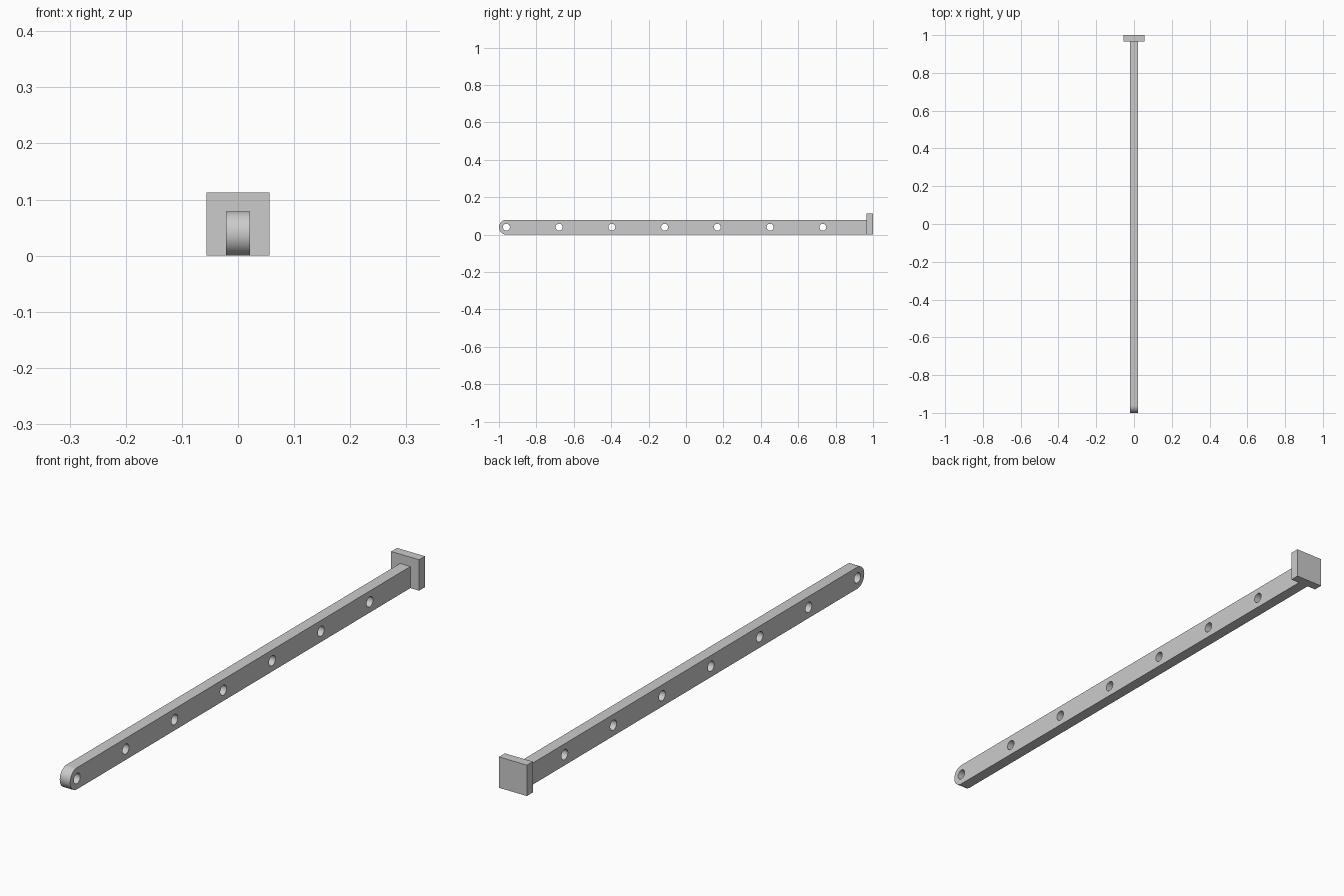
import bpy, bmesh
from math import pi, cos, sin, radians

if "Cube" in bpy.data.objects:
    bpy.data.objects.remove(bpy.data.objects["Cube"])

BAR_H, BAR_HALF_W = 0.079, 0.021
PLATE, PLATE_T = 0.113, 0.034
R = BAR_H / 2
HOLE_R, PITCH, HOLES = 0.0185, 0.282, 7
END_Y = -1 + R


def arc(cx, cy, r, a0, a1, n, closed=False):
    steps = n if closed else n - 1
    return [(cx + r * cos(a0 + (a1 - a0) * i / steps),
             cy + r * sin(a0 + (a1 - a0) * i / steps)) for i in range(n)]


def add_loop(curve, pts):
    s = curve.splines.new('POLY')
    s.points.add(len(pts) - 1)
    for p, (x, y) in zip(s.points, pts):
        p.co = (x, y, 0, 1)
    s.use_cyclic_u = True


# Drilled bar: side profile with round front end and a row of holes, extruded in x
curve = bpy.data.curves.new("bar_profile", 'CURVE')
curve.dimensions = '2D'
curve.fill_mode = 'BOTH'
curve.extrude = BAR_HALF_W
back = 1 - PLATE_T
add_loop(curve, arc(END_Y, R, R, pi / 2, 3 * pi / 2, 33) + [(back, 0), (back, BAR_H)])
for i in range(HOLES):
    add_loop(curve, arc(END_Y + i * PITCH, R, HOLE_R, 0, 2 * pi, 32, True))
bar = bpy.data.objects.new("drilled_bar", curve)
bar.rotation_euler = (radians(90), 0, radians(90))
bpy.context.collection.objects.link(bar)
bpy.context.view_layer.objects.active = bar
bar.select_set(True)
bpy.ops.object.convert(target='MESH')
bar = bpy.context.object
bm = bmesh.new()
bm.from_mesh(bar.data)
bmesh.ops.remove_doubles(bm, verts=bm.verts, dist=1e-5)
bmesh.ops.recalc_face_normals(bm, faces=bm.faces)
bm.to_mesh(bar.data)
bm.free()
bpy.ops.object.shade_smooth_by_angle(angle=radians(30))

# Square end plate at the back
bpy.ops.mesh.primitive_cube_add(size=1, location=(0, 1 - PLATE_T / 2, PLATE / 2))
plate = bpy.context.object
plate.name = "end_plate"
plate.scale = (PLATE, PLATE_T, PLATE)
bpy.ops.object.transform_apply(location=False, rotation=False, scale=True)
